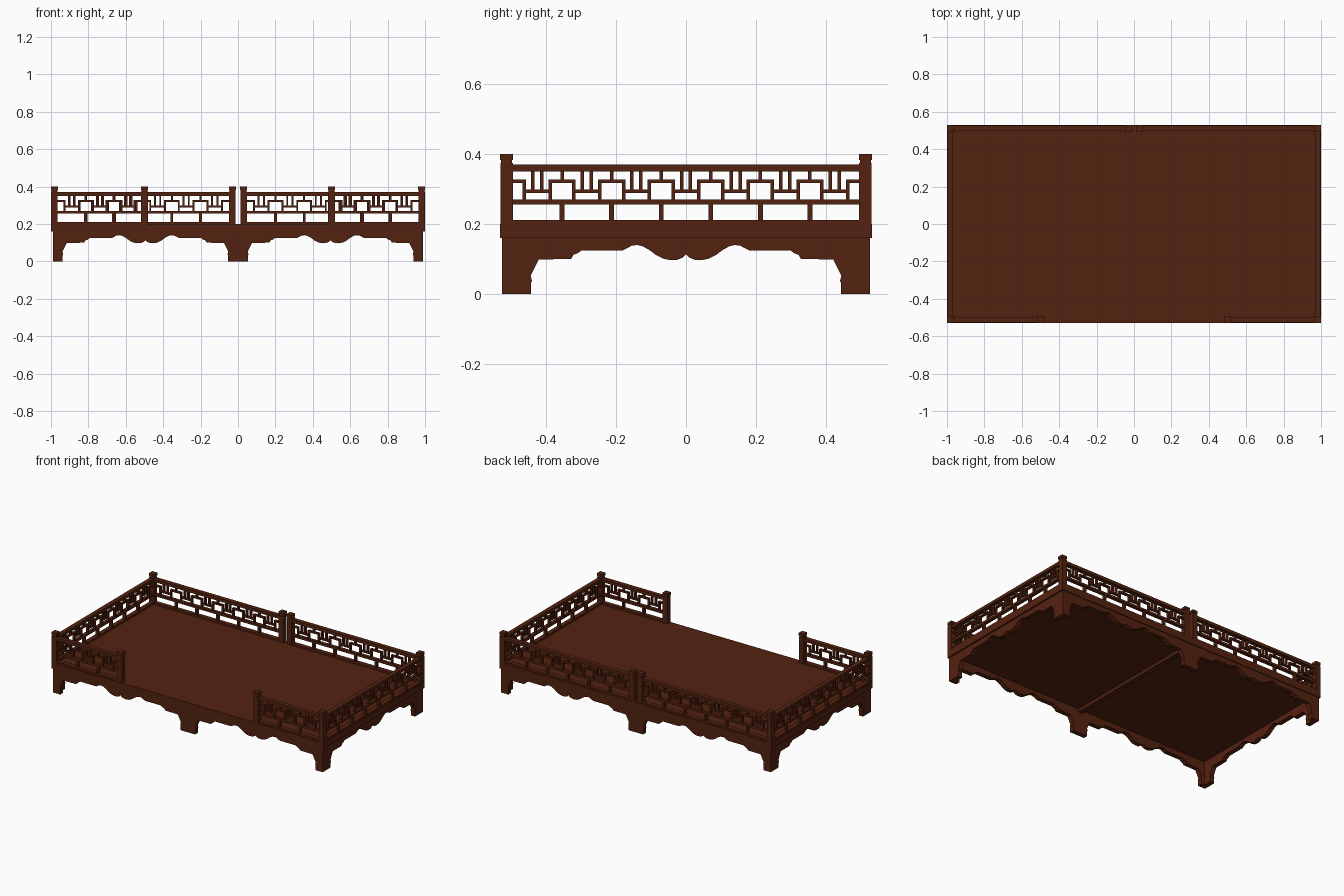
import bpy, bmesh, math
from mathutils import Matrix, Vector

if "Cube" in bpy.data.objects:
    bpy.data.objects.remove(bpy.data.objects["Cube"])

wood = bpy.data.materials.new("dark_red_wood")
wood.diffuse_color = (0.088, 0.0160, 0.0050, 1)
wood.use_nodes = True
wood.node_tree.nodes["Principled BSDF"].inputs["Base Color"].default_value = wood.diffuse_color


def box(bm, x0, x1, y0, y1, z0, z1):
    m = Matrix.Translation(((x0 + x1) / 2, (y0 + y1) / 2, (z0 + z1) / 2))
    m = m @ Matrix.Diagonal((x1 - x0, y1 - y0, z1 - z0, 1))
    bmesh.ops.create_cube(bm, size=1, matrix=m)


def finish(bm, name, loc=(0, 0, 0), turned=False):
    """Turn the bmesh into an object; turned panels run along y."""
    if turned:
        bmesh.ops.rotate(bm, verts=bm.verts, cent=(0, 0, 0),
                         matrix=Matrix.Rotation(math.pi / 2, 3, 'Z'))
    bmesh.ops.translate(bm, verts=bm.verts, vec=Vector(loc))
    bmesh.ops.recalc_face_normals(bm, faces=bm.faces)
    me = bpy.data.meshes.new(name)
    bm.to_mesh(me)
    bm.free()
    me.materials.append(wood)
    ob = bpy.data.objects.new(name, me)
    bpy.context.collection.objects.link(ob)
    return ob


# half outline of the scalloped apron with its leg (distance from centre, height)
HALF = [(.495, .16), (.495, 0), (.442, 0), (.442, .032), (.439, .037), (.443, .053),
        (.42, .099), (.328, .10), (.321, .112), (.31, .116), (.297, .125),
        (.18, .125), (.17, .13), (.155, .138), (.14, .14), (.125, .137),
        (.105, .126), (.085, .111), (.065, .101), (.045, .097), (.025, .098),
        (.01, .104), (0, .113)]


def apron(name, loc, turned=False, t=.03):
    pts = HALF + [(-u, z) for u, z in reversed(HALF[:-1])]
    bm = bmesh.new()
    face = bm.faces.new([bm.verts.new((u, -t / 2, z)) for u, z in pts])
    ext = bmesh.ops.extrude_face_region(bm, geom=[face])
    moved = [g for g in ext["geom"] if isinstance(g, bmesh.types.BMVert)]
    bmesh.ops.translate(bm, verts=moved, vec=(0, t, 0))
    return finish(bm, name, loc, turned)


def post(name, x, y):
    bm = bmesh.new()
    for w, z0, z1 in ((.0175, .2, .374), (.0155, .374, .382), (.0185, .382, .4)):
        box(bm, -w, w, -w, w, z0, z1)
    return finish(bm, name, (x, y, 0))


def railing(name, length, bays, loc, turned=False):
    """Three rails, short uprights and a repeating fretwork in each bay."""
    bm = bmesh.new()
    h, b = length / 2, length / bays
    d, w = .008, .005                   # fretwork half depth and half width
    box(bm, -h, h, -.0145, .0145, .350, .370)
    box(bm, -h, h, -.011, .011, .255, .270)
    box(bm, -h, h, -.0145, .0145, .200, .212)
    for i in range(bays):
        c = -h + b * (i + .5)
        q = b * .26
        box(bm, c - q, c + q, -d, d, .289, .299)
        for s in (-1, 1):
            u = c + s * q
            box(bm, u - w, u + w, -d, d, .27, .327)
            e = c + s * b / 2
            box(bm, min(u, e), max(u, e), -d, d, .317, .327)
            u = c + s * b * .09
            box(bm, u - w, u + w, -d, d, .299, .35)
        if i:
            e = c - b / 2
            box(bm, e - .007, e + .007, -.01, .01, .212, .255)
            box(bm, e - w, e + w, -d, d, .327, .35)
    return finish(bm, name, loc, turned)


# platform and the cross beam under its middle
bm = bmesh.new()
box(bm, -1, 1, -.53, .53, .16, .20)
finish(bm, "platform")
bm = bmesh.new()
box(bm, -.015, .015, -.495, .495, .14, .16)
finish(bm, "cross_beam")

PX, PY = .9815, .5115
for s, side in ((-1, "left"), (1, "right")):
    # aprons with legs
    apron(f"front_apron_{side}", (s * .495, -.51, 0))
    apron(f"back_apron_{side}", (s * .495, .51, 0))
    apron(f"side_apron_{side}", (s * .975, 0, 0), True)
    # posts
    post(f"front_corner_post_{side}", s * PX, -PY)
    post(f"back_corner_post_{side}", s * PX, PY)
    post(f"front_gate_post_{side}", s * .50, -PY)
    post(f"back_middle_post_{side}", s * .03, PY)
    # railings between the posts
    railing(f"side_railing_{side}", .99, 7, (s * PX, 0, 0), True)
    railing(f"front_railing_{side}", .446, 3, (s * .741, -PY, 0))
    railing(f"back_railing_{side}", .916, 6, (s * .506, PY, 0))
